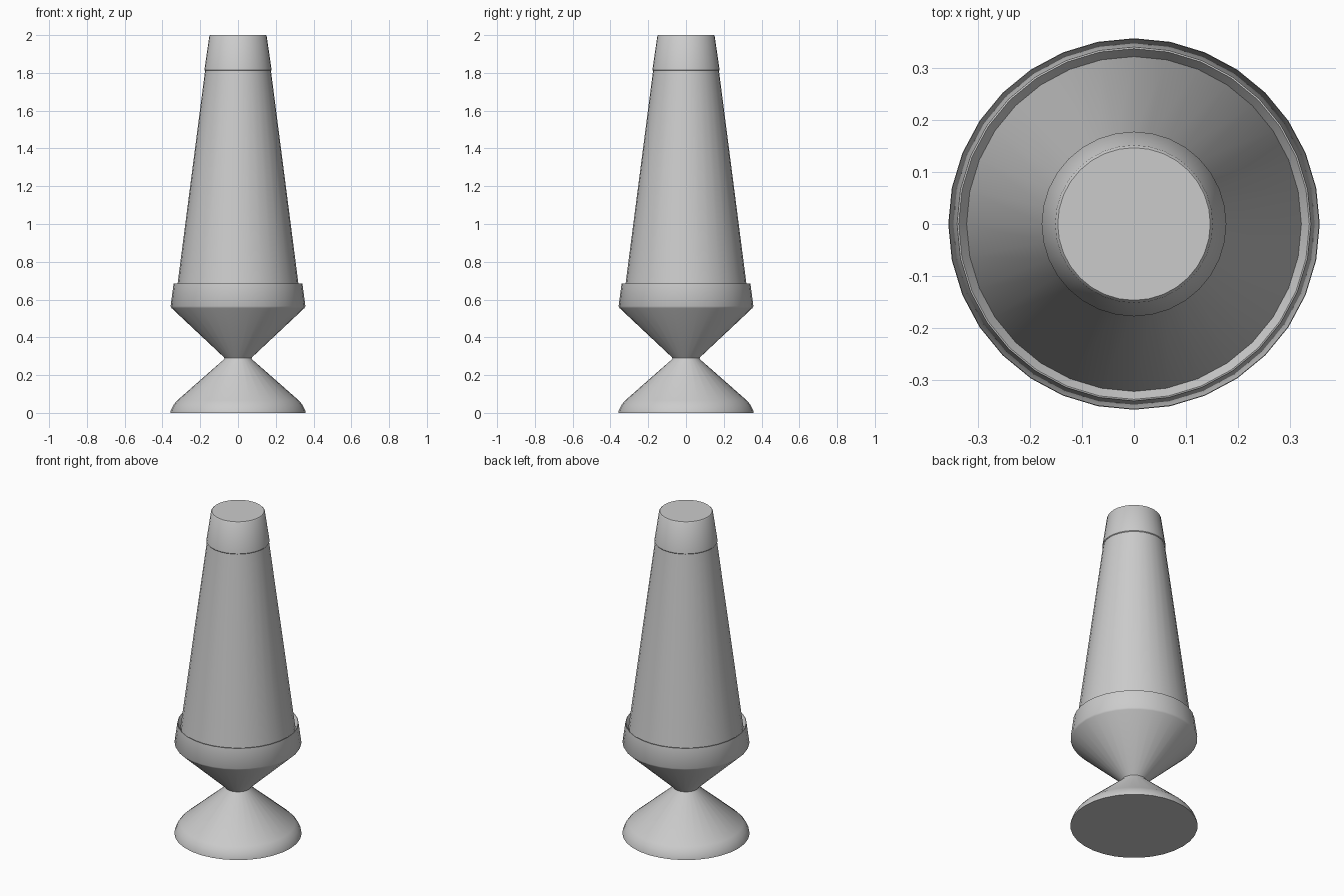
import bpy, math

if "Cube" in bpy.data.objects:
    bpy.data.objects.remove(bpy.data.objects["Cube"])

SIDES = 32


def lathe(name, profile):
    """Revolve (radius, z) points, listed bottom to top, around z; radius 0 closes to a pole."""
    verts, faces, rings = [], [], []
    for r, z in profile:
        n = 1 if r == 0 else SIDES
        rings.append([len(verts) + i for i in range(n)])
        for i in range(n):
            a = 2 * math.pi * i / SIDES
            verts.append((r * math.cos(a), r * math.sin(a), z))
    for lo, hi in zip(rings, rings[1:]):
        for i in range(SIDES):
            j = (i + 1) % SIDES
            if len(lo) == 1:
                faces.append((lo[0], hi[j], hi[i]))
            elif len(hi) == 1:
                faces.append((lo[i], lo[j], hi[0]))
            else:
                faces.append((lo[i], lo[j], hi[j], hi[i]))
    mesh = bpy.data.meshes.new(name)
    mesh.from_pydata(verts, [], faces)
    ob = bpy.data.objects.new(name, mesh)
    bpy.context.collection.objects.link(ob)
    bpy.ops.object.select_all(action='DESELECT')
    ob.select_set(True)
    bpy.context.view_layer.objects.active = ob
    bpy.ops.object.shade_smooth_by_angle(angle=math.radians(35))
    return ob


# Hourglass stand: flared foot, narrow waist, and a cup with a sloped inner wall
lathe("stand", [(0, 0), (0.358, 0), (0.356, 0.012), (0.342, 0.042), (0.322, 0.066),
                (0.075, 0.283), (0.072, 0.29), (0.077, 0.297),
                (0.352, 0.555), (0.357, 0.565), (0.341, 0.685), (0.338, 0.686),
                (0.321, 0.66), (0, 0.66)])

# Tapered glass vessel seated in the cup
lathe("glass_body", [(0.323, 0.66), (0.174, 1.815)])

# Cap closing the top
lathe("cap", [(0, 1.812), (0.175, 1.812), (0.178, 1.816),
              (0.152, 1.994), (0.147, 2.0), (0, 2.0)])
